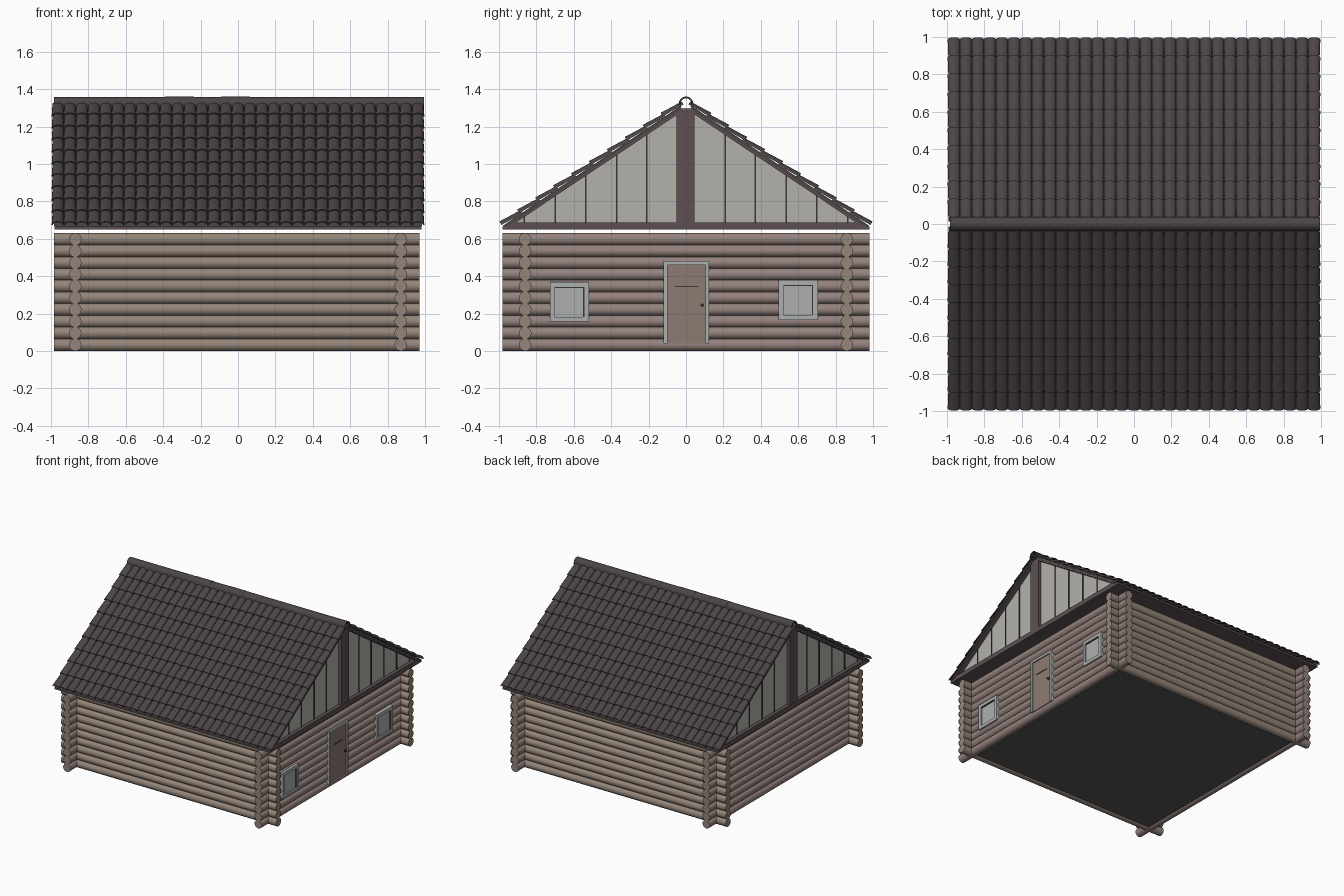
import bpy, bmesh, math

if "Cube" in bpy.data.objects:
    bpy.data.objects.remove(bpy.data.objects["Cube"])

SLOPE = 0.674
ANGLE = math.atan(SLOPE)
EAVE_Y, EAVE_Z = 0.982, 0.668


def mat(name, r, g, b):
    m = bpy.data.materials.new(name)
    m.diffuse_color = (r, g, b, 1)
    m.use_nodes = True
    m.node_tree.nodes["Principled BSDF"].inputs["Base Color"].default_value = m.diffuse_color
    return m


LONG_WOOD = mat("long_log_wood", 0.30, 0.235, 0.19)
CROSS_WOOD = mat("cross_log_wood", 0.30, 0.225, 0.205)
TILE = mat("roof_tile", 0.072, 0.058, 0.062)
TRIM = mat("dark_trim", 0.11, 0.078, 0.085)
PANEL = mat("gable_panel", 0.45, 0.44, 0.41)
FRAME = mat("pale_frame", 0.42, 0.43, 0.43)
DOOR = mat("door_wood", 0.27, 0.20, 0.17)
DARK = mat("dark_detail", 0.04, 0.035, 0.035)
FLOOR = mat("floor_grey", 0.09, 0.09, 0.09)


def finish(name, bm, material, smooth=False):
    bmesh.ops.recalc_face_normals(bm, faces=bm.faces[:])
    me = bpy.data.meshes.new(name)
    bm.to_mesh(me)
    bm.free()
    me.materials.append(material)
    ob = bpy.data.objects.new(name, me)
    bpy.context.collection.objects.link(ob)
    if smooth:
        bpy.ops.object.select_all(action='DESELECT')
        ob.select_set(True)
        bpy.context.view_layer.objects.active = ob
        bpy.ops.object.shade_smooth_by_angle(angle=math.radians(40))
    return ob


def prism(name, profile, x0, x1, material):
    """Extrude a (y, z) outline from x0 to x1."""
    bm = bmesh.new()
    a = [bm.verts.new((x0, y, z)) for y, z in profile]
    b = [bm.verts.new((x1, y, z)) for y, z in profile]
    bm.faces.new(a)
    bm.faces.new(b[::-1])
    n = len(a)
    for i in range(n):
        bm.faces.new((a[i], b[i], b[(i + 1) % n], a[(i + 1) % n]))
    return finish(name, bm, material)


def box(name, x0, x1, y0, y1, z0, z1, material):
    return prism(name, [(y0, z0), (y1, z0), (y1, z1), (y0, z1)], x0, x1, material)


def cylinder(bm, p, q, r, sides=16):
    """Capped cylinder between two points along x or y."""
    v = bmesh.ops.create_cone(bm, cap_ends=True, segments=sides, radius1=r, radius2=r, depth=1)['verts']
    along_x = abs(q[0] - p[0]) > abs(q[1] - p[1])
    mid = [(a + b) / 2 for a, b in zip(p, q)]
    length = math.dist(p, q)
    for w in v:
        x, y, z = w.co
        w.co = (mid[0] + z * length, mid[1] + x, mid[2] + y) if along_x else \
               (mid[0] + x, mid[1] + z * length, mid[2] + y)


def arch(name, stations, half_angle, thick, material, segs, smooth=True):
    """Curved shell; stations are (position, half width, height, lift)."""
    bm = bmesh.new()
    rings = []
    for pos, w, h, lift in stations:
        ring = []
        for t in (0, thick):
            row = []
            for i in range(segs + 1):
                a = half_angle * (2 * i / segs - 1)
                row.append(bm.verts.new(((w - t) * math.sin(a), pos, (h - t) * math.cos(a) + lift)))
            ring += row if t == 0 else row[::-1]
        rings.append(ring)
    n = len(rings[0])
    for r, s in zip(rings, rings[1:]):
        for i in range(n):
            bm.faces.new((r[i], r[(i + 1) % n], s[(i + 1) % n], s[i]))
    for ring in (rings[0], rings[-1]):
        for i in range(segs):
            bm.faces.new((ring[i], ring[i + 1], ring[n - 2 - i], ring[n - 1 - i]))
    return finish(name, bm, material, smooth)


# Log walls, crossing at the corners
R, PITCH = 0.0335, 0.0627
for side, label in ((-1, "front"), (1, "back")):
    bm = bmesh.new()
    for i in range(10):
        z = R + i * PITCH
        cylinder(bm, (-0.985, side * 0.86, z), (0.97, side * 0.86, z), R)
    finish(label + "_log_wall", bm, LONG_WOOD, True)
for side, label in ((-1, "left"), (1, "right")):
    bm = bmesh.new()
    for i in range(10):
        z = R + i * PITCH
        cylinder(bm, (side * 0.87, -0.98, z), (side * 0.87, 0.98, z), R)
    finish(label + "_log_wall", bm, CROSS_WOOD, True)
box("floor", -0.87, 0.87, -0.86, 0.86, 0.012, 0.03, FLOOR)

# Door in the right wall
X = 0.87
box("door", X, 0.908, -0.10, 0.103, 0.04, 0.46, DOOR)
for y0, y1 in ((-0.12, -0.10), (0.103, 0.123)):
    box("door_jamb", X, 0.917, y0, y1, 0.04, 0.48, FRAME)
box("door_lintel", X, 0.917, -0.10, 0.103, 0.46, 0.48, FRAME)
box("door_slot", X, 0.911, -0.06, 0.065, 0.342, 0.348, DARK)
bm = bmesh.new()
cylinder(bm, (0.90, 0.087, 0.245), (0.925, 0.087, 0.245), 0.009, 12)
finish("door_knob", bm, DARK, True)

# Two framed windows
for y0, z0 in ((-0.728, 0.157), (0.495, 0.167)):
    y1, z1, f = y0 + 0.21, z0 + 0.212, 0.026
    box("window_pane", X, 0.907, y0 + f, y1 - f, z0 + f, z1 - f, FRAME)
    for a, b in ((y0, y0 + f), (y1 - f, y1)):
        box("window_stile", X, 0.917, a, b, z0, z1, FRAME)
    for a, b in ((z0, z0 + f), (z1 - f, z1)):
        box("window_rail", X, 0.917, y0 + f, y1 - f, a, b, FRAME)
    box("window_top_bead", X, 0.912, y0 + f, y1 - f, z1 - f - 0.006, z1 - f, DARK)
    box("window_side_bead", X, 0.912, y1 - f - 0.006, y1 - f, z0 + f, z1 - f, DARK)


# Roof deck and tie slab
def deck(y, drop=0.0):
    return EAVE_Z + (EAVE_Y - abs(y)) * SLOPE - drop


prism("ceiling_slab", [(-0.98, 0.65), (0.98, 0.65), (0.98, 0.665), (0.945, 0.688),
                       (-0.945, 0.688), (-0.98, 0.665)], -0.98, 0.98, TRIM)
for s, label in ((-1, "front"), (1, "back")):
    prism(label + "_roof_deck", [(s * 0.98, deck(0.98)), (s * 0.03, deck(0.03)),
                                 (s * 0.03, deck(0.03, 0.02)), (s * 0.95, deck(0.95, 0.02))],
          -0.985, 0.985, TILE)

# Gable ends: panel, battens, post and rake boards
for g, label in ((-1, "left"), (1, "right")):
    prism(label + "_gable_panel", [(-0.94, 0.68), (0.94, 0.68), (0.03, deck(0.03, 0.01)),
                                   (-0.03, deck(0.03, 0.01))], g * 0.94, g * 0.95, PANEL)
    box(label + "_gable_post", g * 0.93, g * 0.978, -0.05, 0.045, 0.685, 1.292, TRIM)
    for s in (-1, 1):
        for y in (0.21, 0.37, 0.535, 0.70, 0.866):
            box("gable_batten", g * 0.945, g * 0.955, s * y - 0.004, s * y + 0.004,
                0.68, deck(y, 0.01), DARK)
        prism(label + "_rake_board", [(s * 0.97, deck(0.97)), (s * 0.03, deck(0.03)),
                                      (s * 0.03, deck(0.03, 0.035)), (s * 0.92, deck(0.92, 0.03))],
              g * 0.945, g * 0.982, TRIM)

# Curved tiles, arrayed in columns and courses on each slope
COLS, ROWS = 31, 10
CP, RP = 1.99 / COLS, 0.1155
for s, label in ((-1, "front"), (1, "back")):
    tile = arch(label + "_roof_tiles", [(0, 0.0335, 0.022, 0.007), (0.128, 0.029, 0.018, -0.002)],
                math.pi / 2, 0.006, TILE, 8)
    for axis, count, step in ((0, COLS, CP), (1, ROWS, RP)):
        m = tile.modifiers.new("repeat", 'ARRAY')
        m.count = count
        m.use_relative_offset = False
        m.use_constant_offset = True
        offset = [0, 0, 0]
        offset[axis] = step
        m.constant_offset_displace = offset
    # start column sits at the left end of whichever slope it lies on
    tile.location = (s * (COLS - 1) / 2 * CP, s * EAVE_Y, EAVE_Z)
    tile.rotation_euler = (ANGLE, 0, math.pi if s > 0 else 0)

# Hollow ridge caps
cuts = [-0.985, -0.39, -0.24, -0.09, 0.06, 0.99]
for i, (a, b) in enumerate(zip(cuts, cuts[1:])):
    r = 0.037 + 0.0015 * (i % 2)
    cap = arch("ridge_cap", [(a, r, r, 0), (b + 0.005, r, r, 0)],
               math.radians(125), 0.008, TILE, 18)
    cap.location = (0, 0, 1.322)
    cap.rotation_euler = (0, 0, -math.pi / 2)
